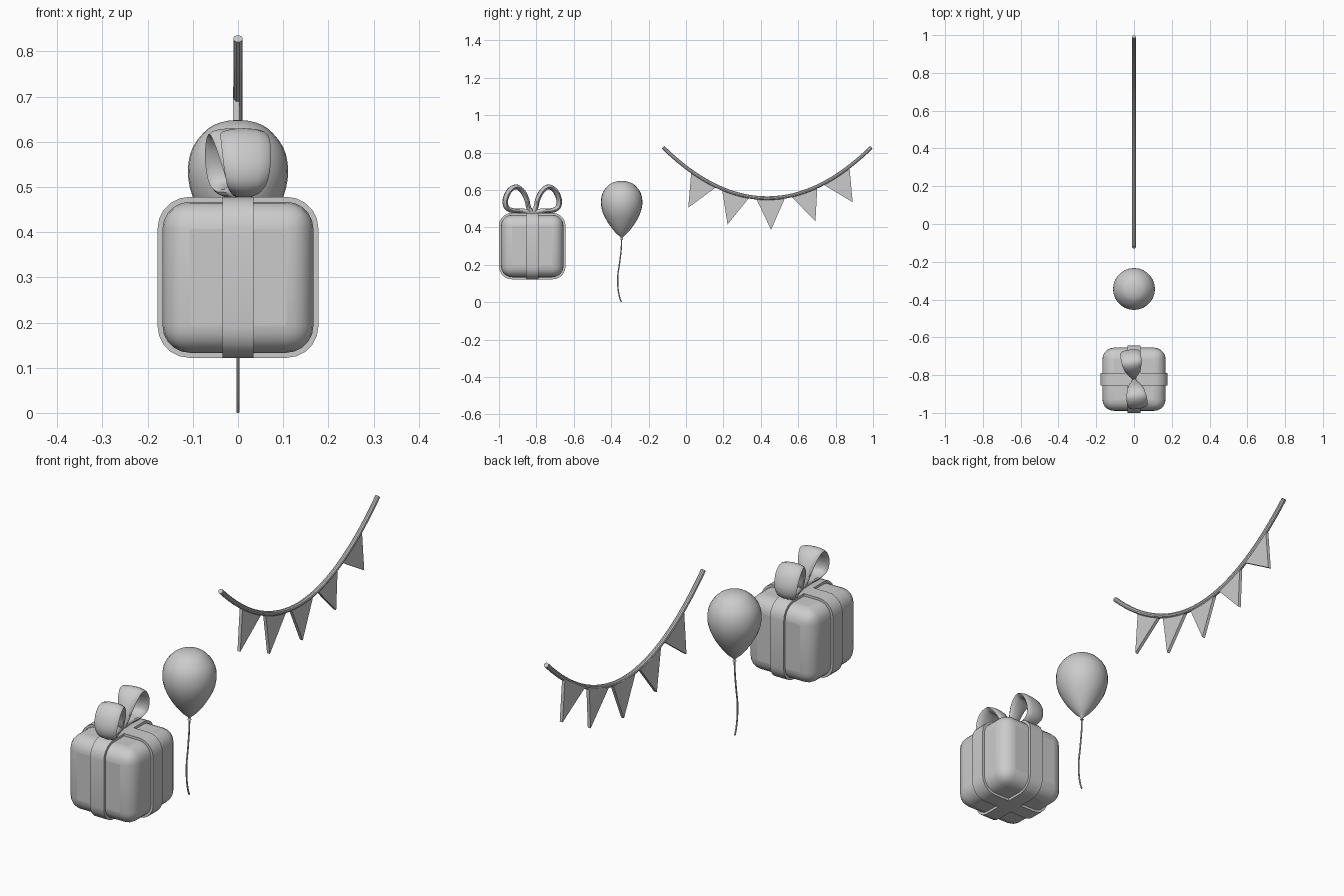
import bpy, bmesh, math
from mathutils import Vector, Matrix

if "Cube" in bpy.data.objects:
    bpy.data.objects.remove(bpy.data.objects["Cube"])


def make(name, verts, faces, smooth=True):
    me = bpy.data.meshes.new(name)
    me.from_pydata([tuple(v) for v in verts], [], faces)
    bm = bmesh.new()
    bm.from_mesh(me)
    bmesh.ops.recalc_face_normals(bm, faces=bm.faces)
    bm.to_mesh(me)
    bm.free()
    ob = bpy.data.objects.new(name, me)
    bpy.context.collection.objects.link(ob)
    if smooth:
        bpy.context.view_layer.objects.active = ob
        ob.select_set(True)
        bpy.ops.object.shade_smooth_by_angle(angle=math.radians(35))
        ob.select_set(False)
    return ob


def spline(pts, n):
    """Catmull-Rom samples through the points."""
    p = [Vector(q) for q in pts]
    p = [2 * p[0] - p[1]] + p + [2 * p[-1] - p[-2]]
    out = []
    for i in range(1, len(p) - 2):
        a, b, c, d = p[i - 1:i + 3]
        for k in range(n):
            t = k / n
            out.append(0.5 * (2 * b + (c - a) * t + (2 * a - 5 * b + 4 * c - d) * t * t
                              + (3 * b - a - 3 * c + d) * t ** 3))
    return out + [p[-2]]


def sweep(name, path, half_x, half_n, sides):
    """Sweep an ellipse along a path in the yz plane; half_x(t) is its half width in x."""
    verts, faces, n = [], [], len(path)
    for i, c in enumerate(path):
        tan = (path[min(i + 1, n - 1)] - path[max(i - 1, 0)]).normalized()
        nor = tan.cross(Vector((1, 0, 0)))
        for k in range(sides):
            a = 2 * math.pi * k / sides
            verts.append(c + Vector((half_x(i / (n - 1)) * math.cos(a), 0, 0))
                         + nor * half_n * math.sin(a))
    for i in range(n - 1):
        for k in range(sides):
            j = (k + 1) % sides
            faces.append((i * sides + k, i * sides + j, (i + 1) * sides + j, (i + 1) * sides + k))
    faces += [tuple(range(sides)), tuple(range((n - 1) * sides, n * sides))]
    return make(name, verts, faces)


def rounded_square(h, r, seg=5):
    pts = []
    for q in range(4):
        a0 = q * math.pi / 2
        cx = (h - r) * (1 if q in (0, 3) else -1)
        cy = (h - r) * (1 if q in (0, 1) else -1)
        for k in range(seg + 1):
            a = a0 + math.pi / 2 * k / seg
            pts.append((cx + r * math.cos(a), cy + r * math.sin(a)))
    return pts


# Gift box
GIFT = Vector((0, -0.822, 0.30))
bpy.ops.mesh.primitive_cube_add(size=0.334, location=GIFT)
box = bpy.context.object
box.name = "gift_box"
bev = box.modifiers.new("round", 'BEVEL')
bev.width, bev.segments = 0.06, 5
bpy.ops.object.shade_smooth_by_angle(angle=math.radians(35))

# Ribbon bands around the box
outer, inner = rounded_square(0.178, 0.07), rounded_square(0.162, 0.054)
n = len(outer)
for name, angle in (("ribbon_band_side", 0), ("ribbon_band_front", math.pi / 2)):
    verts, faces = [], []
    for ring, w in ((outer, -0.034), (outer, 0.034), (inner, 0.034), (inner, -0.034)):
        verts += [(x, w, z) for x, z in ring]
    for r in range(4):
        for k in range(n):
            s, j = (r + 1) % 4, (k + 1) % n
            faces.append((r * n + k, r * n + j, s * n + j, s * n + k))
    band = make(name, verts, faces)
    band.matrix_world = Matrix.Translation(GIFT) @ Matrix.Rotation(angle, 4, 'Z')

# Bow loops: flared ribbon strips, the second turned half a circle
loop = spline([(0, 0, .478), (0, -.019, .505), (0, -.030, .55), (0, -.053, .594),
               (0, -.088, .617), (0, -.125, .594), (0, -.145, .547), (0, -.139, .507),
               (0, -.107, .490), (0, -.059, .488), (0, 0, .482)], 4)
for name, turn in (("bow_loop_front", 8), ("bow_loop_back", 188)):
    bow = sweep(name, loop, lambda t: 0.008 + 0.047 * math.sin(math.pi * t) ** 1.2, 0.013, 12)
    bow.matrix_world = Matrix.Translation((0, GIFT.y, 0)) @ Matrix.Rotation(math.radians(turn), 4, 'Z')

# Balloon: turned teardrop with a small tied neck
BY = -0.344
profile = spline([(0.008, 0.336), (0.006, 0.347), (0.036, 0.375), (0.073, 0.425),
                  (0.101, 0.48), (0.111, 0.535), (0.100, 0.588), (0.065, 0.630),
                  (0.030, 0.645), (0.004, 0.648)], 3)
profile = [Vector((p[0], p[1])) for p in profile]
S = 28
verts = [(p.x * math.cos(2 * math.pi * k / S), BY + p.x * math.sin(2 * math.pi * k / S), p.y)
         for p in profile for k in range(S)]
faces = [(i * S + k, i * S + (k + 1) % S, (i + 1) * S + (k + 1) % S, (i + 1) * S + k)
         for i in range(len(profile) - 1) for k in range(S)]
faces += [tuple(range(S)), tuple(range((len(profile) - 1) * S, len(profile) * S))]
make("balloon", verts, faces)

# Balloon string
string = spline([(0, BY, .345), (0, BY - .002, .29), (0, BY - .011, .21), (0, BY - .021, .14),
                 (0, BY - .020, .08), (0, BY - .012, .03), (0, BY - .002, 0.001)], 4)
sweep("balloon_string", string, lambda t: 0.0035, 0.0035, 8)


# Bunting rope
def rope_z(y):
    return 0.556 + 0.272 * ((y - 0.434) / 0.557) ** 2


rope = [Vector((0, -0.123 + 1.114 * i / 32, rope_z(-0.123 + 1.114 * i / 32))) for i in range(33)]
sweep("bunting_rope", rope, lambda t: 0.0105, 0.0105, 10)

# Bunting flags: thin triangular plates hung under the rope
for i, (y0, y1, ty, tz) in enumerate([(.028, .162, .012, .505), (.193, .338, .222, .415),
                                      (.375, .530, .455, .387), (.563, .702, .692, .432),
                                      (.733, .874, .891, .535)]):
    tri = [(y0, rope_z(y0) - .005), (y1, rope_z(y1) - .005), (ty, tz)]
    verts = [(x, y, z) for x in (-0.011, 0.003) for y, z in tri]
    make(f"flag_{i + 1}", verts, [(0, 1, 2), (3, 5, 4), (0, 3, 4, 1), (1, 4, 5, 2), (2, 5, 3, 0)], False)
